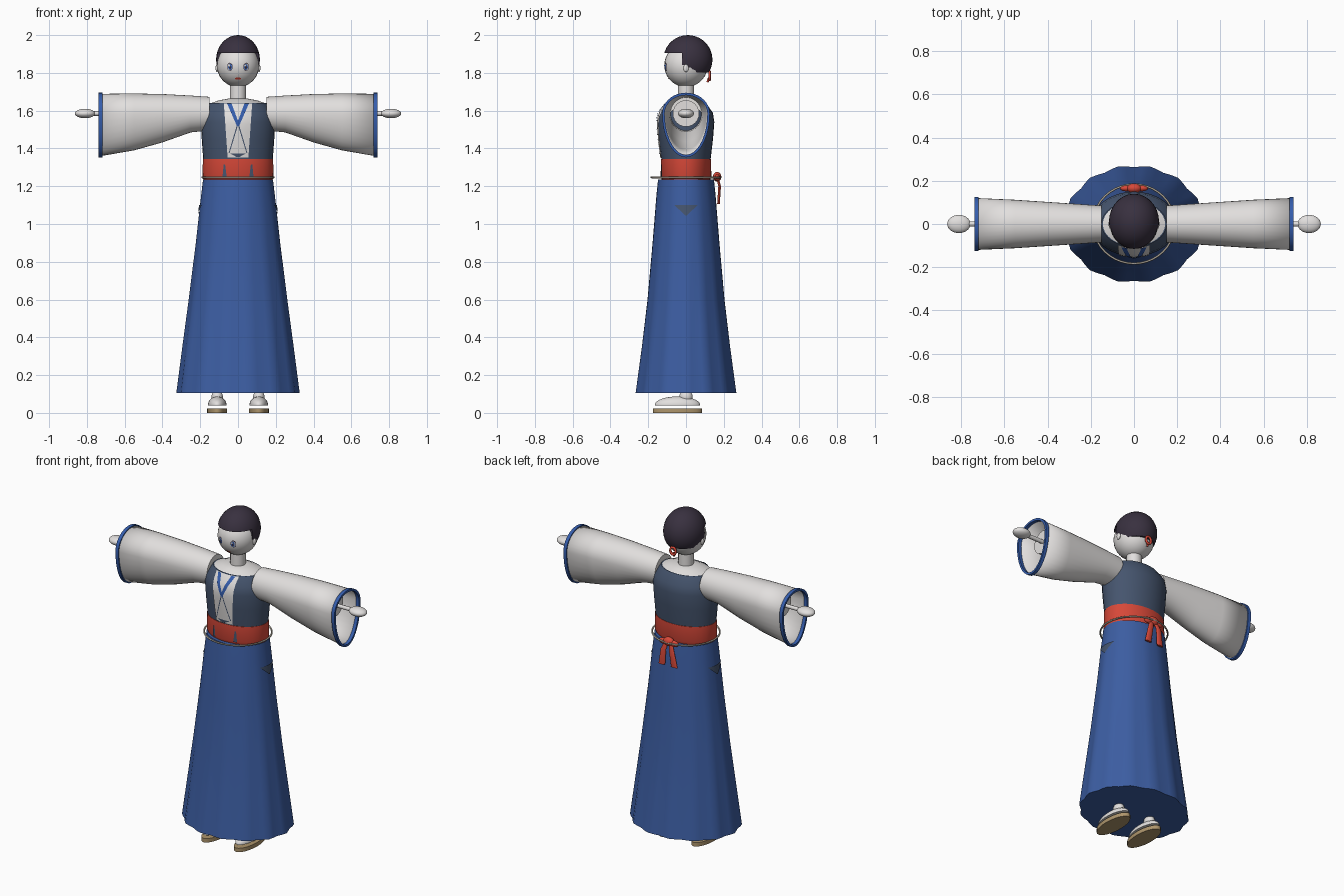
import bpy, bmesh
from math import sin, cos, pi, sqrt, radians
from mathutils import Vector, Matrix

if "Cube" in bpy.data.objects:
    bpy.data.objects.remove(bpy.data.objects["Cube"])


def material(name, r, g, b):
    m = bpy.data.materials.new(name)
    m.use_nodes = True
    m.diffuse_color = (r, g, b, 1)
    bsdf = next(n for n in m.node_tree.nodes if n.type == "BSDF_PRINCIPLED")
    bsdf.inputs["Base Color"].default_value = (r, g, b, 1)
    return m


white = material("white cloth and skin", .76, .74, .73)
blue = material("skirt blue", .045, .11, .36)
trim = material("trim blue", .035, .11, .42)
slate = material("vest slate", .06, .09, .155)
red = material("sash red", .68, .065, .04)
dark = material("hair black", .04, .03, .05)
tan = material("sandal straw", .42, .30, .15)
rope_col = material("rope grey", .40, .36, .30)


def finish(name, bm, mat, angle=40):
    bmesh.ops.recalc_face_normals(bm, faces=bm.faces)
    me = bpy.data.meshes.new(name)
    bm.to_mesh(me)
    bm.free()
    ob = bpy.data.objects.new(name, me)
    bpy.context.collection.objects.link(ob)
    me.materials.append(mat)
    if angle:
        bpy.ops.object.select_all(action="DESELECT")
        ob.select_set(True)
        bpy.context.view_layer.objects.active = ob
        bpy.ops.object.shade_smooth_by_angle(angle=radians(angle))
    return ob


def loft(name, rings, mat, cap=(True, True), loop=False):
    """Skin a list of closed point rings."""
    bm = bmesh.new()
    vs = [[bm.verts.new(p) for p in ring] for ring in rings]
    pairs = list(zip(vs, vs[1:])) + ([(vs[-1], vs[0])] if loop else [])
    for a, b in pairs:
        for i in range(len(a)):
            j = (i + 1) % len(a)
            bm.faces.new((a[i], a[j], b[j], b[i]))
    for use, ring in zip(cap, (vs[0], vs[-1])):
        if use and not loop:
            bm.faces.new(ring)
    return finish(name, bm, mat)


def oval(z, rx, ry, n=32, pleat=0, cx=0, cy=0):
    pts = []
    for i in range(n):
        a = 2 * pi * i / n
        k = 1 + pleat * cos(14 * a)
        pts.append((cx + rx * k * cos(a), cy + ry * k * sin(a), z))
    return pts


def ball(name, centre, radii, mat, cuts=()):
    """Ellipsoid, optionally trimmed by planes (point, normal to discard)."""
    bm = bmesh.new()
    bmesh.ops.create_uvsphere(bm, u_segments=28, v_segments=18, radius=1)
    bmesh.ops.transform(bm, matrix=Matrix.Translation(centre) @ Matrix.Diagonal((*radii, 1)), verts=bm.verts)
    for co, no in cuts:
        geom = bm.verts[:] + bm.edges[:] + bm.faces[:]
        bmesh.ops.bisect_plane(bm, geom=geom, plane_co=co, plane_no=no, clear_outer=True)
        bmesh.ops.holes_fill(bm, edges=[e for e in bm.edges if e.is_boundary])
    return finish(name, bm, mat)


def tube(name, pts, r, mat, closed=False):
    cu = bpy.data.curves.new(name, "CURVE")
    cu.dimensions = "3D"
    cu.bevel_depth, cu.bevel_resolution, cu.use_fill_caps = r, 2, True
    sp = cu.splines.new("POLY")
    sp.points.add(len(pts) - 1)
    for p, co in zip(sp.points, pts):
        p.co = (*co, 1)
    sp.use_cyclic_u = closed
    cu.materials.append(mat)
    ob = bpy.data.objects.new(name, cu)
    bpy.context.collection.objects.link(ob)
    return ob


# Body profile: height, half width, half depth
BODY = [(.105, .32, .268), (.35, .29, .235), (.6, .258, .205), (.9, .222, .178), (1.15, .195, .157), (1.235, .185, .148)]
SASH = [(1.235, .183, .128), (1.25, .188, .134), (1.345, .186, .133)]
VEST = [(1.34, .184, .13), (1.45, .192, .143), (1.54, .197, .15), (1.59, .19, .142), (1.64, .15, .105)]


def radii_at(profile, z):
    z = min(max(z, profile[0][0]), profile[-1][0])
    for a, b in zip(profile, profile[1:]):
        if z <= b[0]:
            t = (z - a[0]) / (b[0] - a[0])
            return a[1] + t * (b[1] - a[1]), a[2] + t * (b[2] - a[2])


def plate(name, corners, profile, mat, side=0, lift=.005, n=8):
    """Thin patch over four (u, z) corners laid on the body; side 0 is the front."""
    bm = bmesh.new()
    c = [Vector(p) for p in corners]
    grid = []
    for i in range(n + 1):
        row = []
        for j in range(n + 1):
            u, z = c[0].lerp(c[1], j / n).lerp(c[3].lerp(c[2], j / n), i / n)
            rx, ry = (r + lift for r in radii_at(profile, z))
            if side:
                p = (side * rx * sqrt(1 - (u / ry) ** 2), u, z)
            else:
                p = (u, -ry * sqrt(1 - (u / rx) ** 2), z)
            row.append(bm.verts.new(p))
        grid.append(row)
    for a, b in zip(grid, grid[1:]):
        for j in range(n):
            bm.faces.new((a[j], a[j + 1], b[j + 1], b[j]))
    bmesh.ops.remove_doubles(bm, verts=bm.verts, dist=.0002)
    return finish(name, bm, mat)


# Pleated skirt, sash, vest, shoulders and neck
loft("skirt", [oval(z, rx, ry, 56, .018 * (1.25 - z)) for z, rx, ry in BODY], blue)
loft("sash", [oval(*r) for r in SASH], red)
loft("vest", [oval(*r) for r in VEST], slate)
loft("shoulder_top", [oval(1.638, .15, .105), oval(1.655, .1, .075), oval(1.665, .045, .045)], white)
loft("neck", [oval(1.64, .043, .043), oval(1.76, .043, .043)], white)

# Crossed collar on the chest
plate("chest_panel", [(-.055, 1.352), (.055, 1.352), (.075, 1.638), (-.075, 1.638)], VEST, white)
plate("chest_gap", [(-.04, 1.372), (.04, 1.372), (.006, 1.354), (-.006, 1.354)], VEST, slate, lift=.008)
for s, side in ((1, "left"), (-1, "right")):
    plate(side + "_collar", [(s * .034, 1.638), (s * .058, 1.638), (s * .004, 1.515), (-s * .006, 1.53)],
          VEST, trim, lift=.009)
    plate(side + "_lapel_fold", [(-s * .002, 1.53), (s * .004, 1.53), (s * .05, 1.375), (s * .045, 1.375)],
          VEST, slate, lift=.008)
    plate(side + "_sash_mark", [(s * .06, 1.25), (s * .082, 1.25), (s * .076, 1.315), (s * .068, 1.315)],
          SASH, slate)
    plate(side + "_hip_opening", [(-.062, 1.1), (.062, 1.1), (.003, 1.045), (-.003, 1.045)],
          BODY, slate, side=s, lift=.006)

# Waist rope and back bow
tube("waist_rope", oval(1.247, .189, .183, 40), .005, rope_col, True)
ball("bow_knot", (0, .165, 1.25), (.034, .022, .026), red)
for s, side in ((1, "left"), (-1, "right")):
    ball(side + "_bow_loop", (s * .035, .165, 1.245), (.03, .014, .018), red)
    loft(side + "_bow_tail", [oval(z, w, .007, 12, cx=s * x, cy=y) for z, w, x, y in
         ((1.25, .012, .012, .165), (1.2, .018, .028, .178), (1.105, .022, .042, .172))], red)


# Sleeves hang deeper towards the cuff
def cuff_ring(x, up, down, half, n=36, grow=0):
    pts = []
    for i in range(n):
        a = 2 * pi * i / n
        h = up if sin(a) > 0 else down
        pts.append((x, (half + grow) * cos(a), 1.585 + (h + grow) * sin(a)))
    return pts


SLEEVE = [(.15, .088, .09, .085), (.25, .095, .1, .092), (.4, .103, .153, .102),
          (.55, .106, .195, .112), (.73, .104, .226, .12)]
for s, side in ((1, "left"), (-1, "right")):
    sleeve = loft(side + "_sleeve", [cuff_ring(s * x, u, d, h) for x, u, d, h in SLEEVE], white, (True, False))
    mod = sleeve.modifiers.new("thickness", "SOLIDIFY")
    mod.thickness = .004
    end = SLEEVE[-1][1:]
    loft(side + "_cuff_trim", [cuff_ring(s * x, *end, grow=g) for x, g in
         ((.718, -.007), (.718, .006), (.738, .006), (.738, -.007))], trim, loop=True)
    loft(side + "_arm", [cuff_ring(s * x, r, r, r, 24) for x, r in ((.16, .07), (.66, .07))], white)
    tube(side + "_wrist", [(s * .65, 0, 1.585), (s * .78, 0, 1.585)], .012, white)
    ball(side + "_hand", (s * .81, 0, 1.585), (.054, .042, .025), white)

    # Feet
    ball(side + "_sock", (s * .11, -.045, .042), (.049, .12, .045), white, [((0, 0, .04), (0, 0, -1))])
    ball(side + "_ankle", (s * .11, .0, .085), (.03, .035, .035), white)
    loft(side + "_sandal", [oval(z, .053, .13, 28, cx=s * .11, cy=-.045) for z in (0, .024)], tan)

# Head and hair
HEAD, HR = Vector((0, 0, 1.84)), Vector((.112, .115, .115))
HAIR = (0, .01, 1.87), (.116, .13, .13)
ball("head", HEAD, HR, white)
ball("hair_top", *HAIR, dark, [((0, 0, 1.905), (0, 0, -1))])
ball("hair_back", *HAIR, dark, [((0, -.02, 0), (0, -1, 0)), ((0, 0, 1.803), (0, 0, -1))])
ring = [(.018 * cos(a), .125, 1.785 + .022 * sin(a)) for a in [i * pi / 8 for i in range(16)]]
tube("hair_tie", ring, .007, red, True)
tube("hair_tie_end", [(0, .122, 1.775), (0, .114, 1.75)], .006, red)


def face_disc(name, x, z, rx, rz, mat, lift):
    """Small oval painted plate following the face."""
    bm = bmesh.new()
    bmesh.ops.create_circle(bm, cap_ends=True, cap_tris=True, segments=20, radius=1)
    for v in bm.verts:
        px, pz = x + rx * v.co.x, z + rz * v.co.y
        k = 1 - ((px - HEAD.x) / HR.x) ** 2 - ((pz - HEAD.z) / HR.z) ** 2
        v.co = (px, -HR.y * sqrt(k) - lift, pz)
    return finish(name, bm, mat)


for s, side in ((1, "left"), (-1, "right")):
    face_disc(side + "_eye_outline", s * .043, 1.832, .015, .022, dark, .002)
    face_disc(side + "_eye_white", s * .043, 1.831, .0125, .018, white, .003)
    face_disc(side + "_iris", s * .042, 1.831, .010, .016, trim, .004)
    face_disc(side + "_pupil", s * .042, 1.829, .005, .009, dark, .005)
    face_disc(side + "_eye_glint", s * .042 - .004, 1.839, .004, .005, white, .006)
    ball(side + "_ear", (s * .111, 0, 1.825), (.008, .014, .02), white)
face_disc("mouth", 0, 1.77, .016, .006, red, .002)
